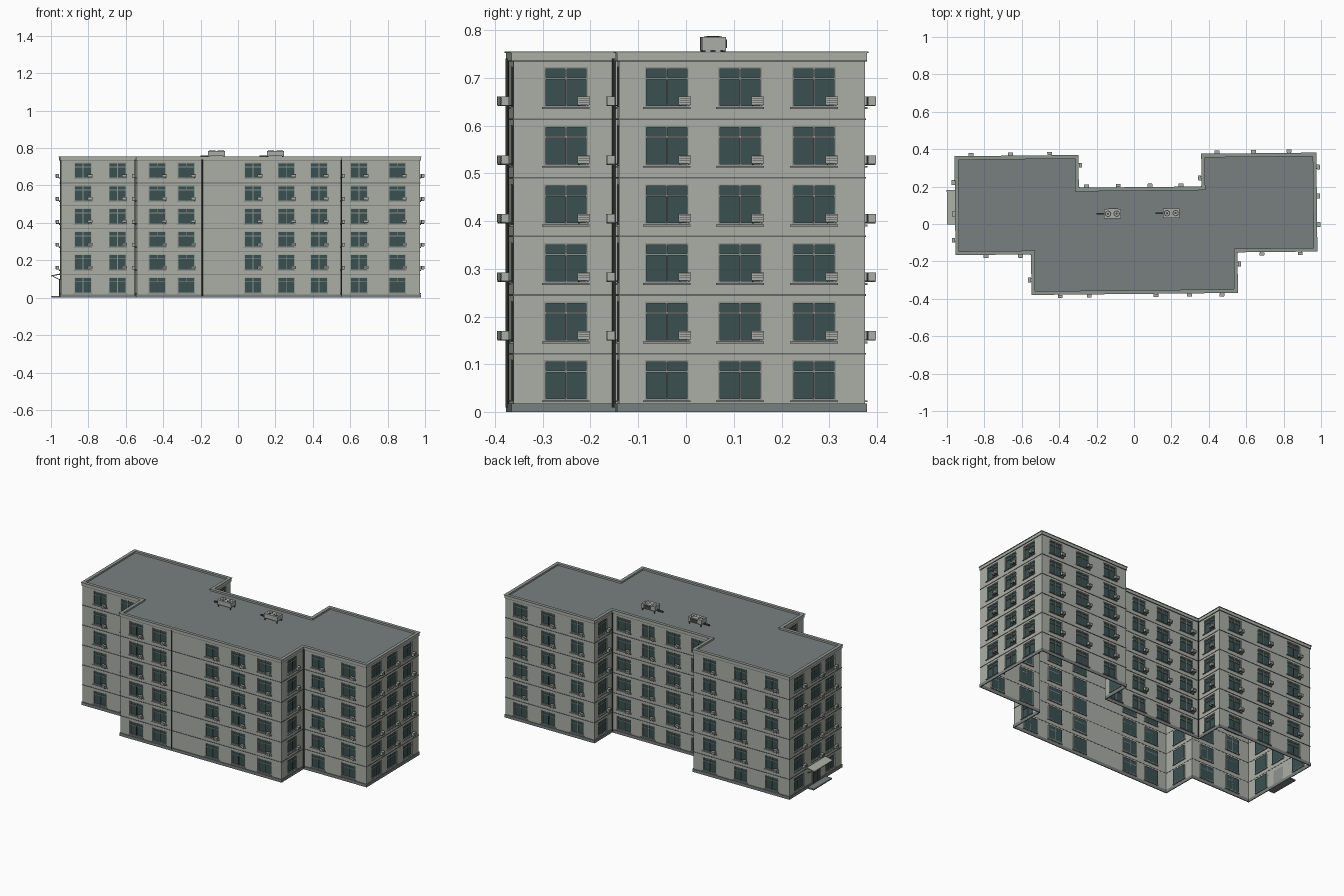
import bpy, bmesh, math
from mathutils import Matrix, Vector

cube = bpy.data.objects.get("Cube")
if cube:
    bpy.data.objects.remove(cube, do_unlink=True)


def material(name, rgb):
    m = bpy.data.materials.new(name)
    m.use_nodes = True
    m.diffuse_color = (*rgb, 1)
    m.node_tree.nodes["Principled BSDF"].inputs["Base Color"].default_value = (*rgb, 1)
    return m


WALL = material("wall grey", (0.41, 0.43, 0.385))
GLASS = material("window teal", (0.042, 0.08, 0.08))
FRAME = material("frame grey", (0.27, 0.3, 0.28))
ROOF = material("roof grey", (0.19, 0.215, 0.215))
DARK = material("dark metal", (0.06, 0.065, 0.062))
BELT = material("belt grey", (0.13, 0.14, 0.135))
UNIT = material("cooler grey", (0.4, 0.42, 0.39))

TILT = 0.01          # slight turn of the whole building
PITCH = 0.1227       # storey height
FLOORS = 6
SILL, HEAD = 0.025, 0.109
HALF = 0.046         # half window width
DEEP = -0.007        # glass recess
TOP = 0.755


def finish(name, bm, mats, fix_normals=True):
    if fix_normals:
        bmesh.ops.recalc_face_normals(bm, faces=bm.faces)
    me = bpy.data.meshes.new(name)
    bm.to_mesh(me)
    bm.free()
    for m in mats:
        me.materials.append(m)
    ob = bpy.data.objects.new(name, me)
    ob.rotation_euler.z = TILT
    bpy.context.collection.objects.link(ob)
    return ob


def paint(verts, index):
    for f in {f for v in verts for f in v.link_faces}:
        f.material_index = index


def box(bm, frame, a, b, index=0):
    """Box between corners a and b in the given frame."""
    a, b = Vector(a), Vector(b)
    m = frame @ Matrix.Translation((a + b) / 2) @ Matrix.Diagonal((*(b - a), 1))
    paint(bmesh.ops.create_cube(bm, size=1, matrix=m)["verts"], index)


def tube(bm, centre, radius, height, index=0, sides=8):
    m = Matrix.Translation(Vector(centre) + Vector((0, 0, height / 2)))
    r = bmesh.ops.create_cone(bm, cap_ends=True, segments=sides, radius1=radius,
                              radius2=radius, depth=height, matrix=m)
    paint(r["verts"], index)


# Footprint, counter-clockwise, with the window centres along each wall
XL, XR, BX, YF, YW, YM, YB = -0.949, 0.972, 0.545, -0.367, -0.15, 0.19, 0.365
SIDE = -0.257
PLAN = [
    ((XL, YW), (-0.83, -0.646)),
    ((-BX, YW), (SIDE,)),
    ((-BX, YF), (-0.435, -0.28, 0.077, 0.255, 0.43)),
    ((BX, YF), (SIDE,)),
    ((BX, YW), (0.645, 0.85)),
    ((XR, YW), (-0.05, 0.103, 0.258)),
    ((XR, YB), (0.87, 0.68, 0.485)),
    ((0.37, YB), (0.28,)),
    ((0.37, YM), (0.29, 0.125, -0.045, -0.215)),
    ((-0.3, YM), (0.28,)),
    ((-0.3, YB), (-0.41, -0.62, -0.83)),
    ((XL, YB), (0.268, 0.1, -0.04)),
]
CORNERS = [Vector(p) for p, _ in PLAN]
COUNT = len(CORNERS)
DOOR_WALL, DOOR_Y = COUNT - 1, 0.1


def direction(i):
    return (CORNERS[(i + 1) % COUNT] - CORNERS[i]).normalized()


def outward(i):
    t = direction(i)
    return Vector((t.y, -t.x))


def outline(offset):
    return [CORNERS[i] + (outward(i) + outward(i - 1)) * offset for i in range(COUNT)]


def wall_frame(i):
    """Local axes: along the wall, outward, up."""
    t, n, p = direction(i), outward(i), CORNERS[i]
    return Matrix(((t.x, n.x, 0, p.x), (t.y, n.y, 0, p.y), (0, 0, 1, 0), (0, 0, 0, 1)))


def ring(name, levels, out, inner, mat):
    """Closed bands running round the footprint."""
    bm = bmesh.new()
    for z0, z1 in levels:
        loops = [[bm.verts.new((*p, z)) for p in outline(o)]
                 for o, z in ((out, z0), (out, z1), (inner, z1), (inner, z0))]
        for k in range(4):
            a, b = loops[k], loops[(k + 1) % 4]
            for i in range(COUNT):
                j = (i + 1) % COUNT
                bm.faces.new((a[i], a[j], b[j], b[i]))
    return finish(name, bm, [mat])


walls, frames, sills, coolers = (bmesh.new() for _ in range(4))


def add_window(fr, u, base):
    lo, hi = base + SILL, base + HEAD
    l, r, t = u - HALF, u + HALF, 0.004
    bar = hi - 0.024
    for a, b, c, d in ((l, l + t, lo, hi), (r - t, r, lo, hi), (l, r, lo, lo + t),
                       (l, r, hi - t, hi), (u - t / 2, u + t / 2, lo, hi),
                       (l, r, bar - t / 2, bar + t / 2)):
        box(frames, fr, (a, DEEP, c), (b, DEEP + 0.005, d))
    # thin dark casement joint and sill
    box(frames, fr, (u - 0.0006, DEEP, lo), (u + 0.0006, DEEP + 0.006, bar), 1)
    box(sills, fr, (l - 0.004, DEEP, lo - 0.004), (r + 0.004, 0.006, lo))


def add_cooler(fr, u, base):
    l, r, lo, hi = u + 0.024, u + 0.05, base + 0.03, base + 0.047
    box(coolers, fr, (l, 0.008, lo), (r, 0.024, hi))
    for k in (0.3, 0.55, 0.8):
        z = lo + (hi - lo) * k
        box(coolers, fr, (l + 0.002, 0.024, z), (r - 0.002, 0.0245, z + 0.001), 1)
    for x in (l + 0.003, r - 0.005):
        box(coolers, fr, (x, 0, lo - 0.003), (x + 0.002, 0.023, lo), 1)


# Walls as grids with recessed window cells
for i, (p, centres) in enumerate(PLAN):
    fr = wall_frame(i)
    axis = 0 if abs(direction(i).x) > 0.5 else 1
    us = sorted(abs(c - p[axis]) for c in centres)
    door_u = abs(DOOR_Y - p[1]) if i == DOOR_WALL else None
    length = (CORNERS[(i + 1) % COUNT] - CORNERS[i]).length
    cols = [0] + [u + s * HALF for u in us for s in (-1, 1)] + [length]
    rows = [0] + [f * PITCH + z for f in range(FLOORS) for z in (SILL, HEAD)] + [TOP - 0.01]

    def face(points, index=0):
        f = walls.faces.new([walls.verts.new(fr @ Vector(q)) for q in points])
        f.material_index = index

    for c in range(len(cols) - 1):
        for r in range(len(rows) - 1):
            a, b, lo, hi = cols[c], cols[c + 1], rows[r], rows[r + 1]
            quad = [(a, lo), (b, lo), (b, hi), (a, hi)]
            u = (a + b) / 2
            is_door = door_u is not None and r == 1 and abs(u - door_u) < 0.01
            if c % 2 and r % 2 and not is_door:
                face([(x, DEEP, z) for x, z in quad], 1)
                for k in range(4):
                    (x0, z0), (x1, z1) = quad[k], quad[(k + 1) % 4]
                    face([(x0, 0, z0), (x1, 0, z1), (x1, DEEP, z1), (x0, DEEP, z0)])
            else:
                face([(x, 0, z) for x, z in quad])
    for u in us:
        for f in range(FLOORS):
            if f or door_u is None or abs(u - door_u) > 0.01:
                add_window(fr, u, f * PITCH)
            if f:
                add_cooler(fr, u, f * PITCH)

finish("walls", walls, [WALL, GLASS], False)
finish("window_frames", frames, [FRAME, DARK])
finish("window_sills", sills, [FRAME])
finish("wall_coolers", coolers, [UNIT, DARK])

# Plinth, storey belts, cornice and coping
ring("plinth", [(0, 0.018)], 0.004, -0.001, ROOF)
ring("storey_belts", [(f * PITCH - 0.0018, f * PITCH + 0.0018) for f in range(1, FLOORS)],
     0.002, -0.001, BELT)
ring("cornice_line", [(0.734, 0.737)], 0.004, -0.001, BELT)
ring("parapet", [(0.737, TOP - 0.003)], 0.004, -0.011, WALL)
ring("coping", [(TOP - 0.003, TOP)], 0.007, -0.013, FRAME)

# Flat roof
bm = bmesh.new()
bm.faces.new([bm.verts.new((*p, 0.744)) for p in outline(-0.005)])
finish("roof", bm, [ROOF], False)

# Downpipes in the inner corners and on the front
bm = bmesh.new()
for x, y in ((-BX - 0.007, YW - 0.007), (BX + 0.007, YW - 0.007), (-0.293, YM + 0.007),
             (0.363, YM + 0.007), (-0.195, YF - 0.005)):
    tube(bm, (x, y, 0.01), 0.0035, 0.73)
finish("downpipes", bm, [DARK])

# Entrance with door, step and canopy
fr = wall_frame(DOOR_WALL)
u = YB - DOOR_Y
bm = bmesh.new()
box(bm, fr, (u - 0.04, 0, 0.008), (u + 0.04, 0.004, 0.1), 1)
for s in (-0.019, 0.019):
    box(bm, fr, (u + s - 0.016, 0.004, 0.012), (u + s + 0.016, 0.006, 0.096), 2)
box(bm, fr, (u - 0.09, 0, 0), (u + 0.09, 0.045, 0.008), 3)
slope = fr @ Matrix.Translation((u, 0, 0.127)) @ Matrix.Rotation(-0.2, 4, "X")
box(bm, slope, (-0.092, 0, -0.003), (0.092, 0.051, 0.002), 0)
for s in (-0.085, 0.085):
    strut = fr @ Matrix.Translation((u + s, 0, 0.095)) @ Matrix.Rotation(0.45, 4, "X")
    box(bm, strut, (-0.0015, 0, -0.0015), (0.0015, 0.045, 0.0015), 2)
finish("entrance", bm, [WALL, FRAME, DARK, ROOF])

# Rooftop coolers with legs, twin fans and a feed pipe
for side, x in (("left", 0.2), ("right", -0.115)):
    bm = bmesh.new()
    fr = Matrix.Translation((x, 0.057, 0.744))
    box(bm, fr, (-0.045, -0.026, 0.013), (0.045, 0.024, 0.041))
    for sx in (-0.04, 0.04):
        for sy in (-0.022, 0.02):
            tube(bm, (x + sx, 0.057 + sy, 0.744), 0.003, 0.014, 1)
    for sx in (-0.023, 0.023):
        tube(bm, (x + sx, 0.056, 0.784), 0.017, 0.002, 1, 16)
        tube(bm, (x + sx, 0.056, 0.786), 0.012, 0.001, 0, 16)
        tube(bm, (x + sx, 0.056, 0.787), 0.006, 0.0005, 1, 12)
    box(bm, fr, (-0.085, -0.004, 0.008), (-0.045, 0.003, 0.016), 1)
    box(bm, fr, (-0.02, 0.024, 0.018), (0.03, 0.027, 0.036), 1)
    finish(side + "_roof_cooler", bm, [UNIT, DARK])
